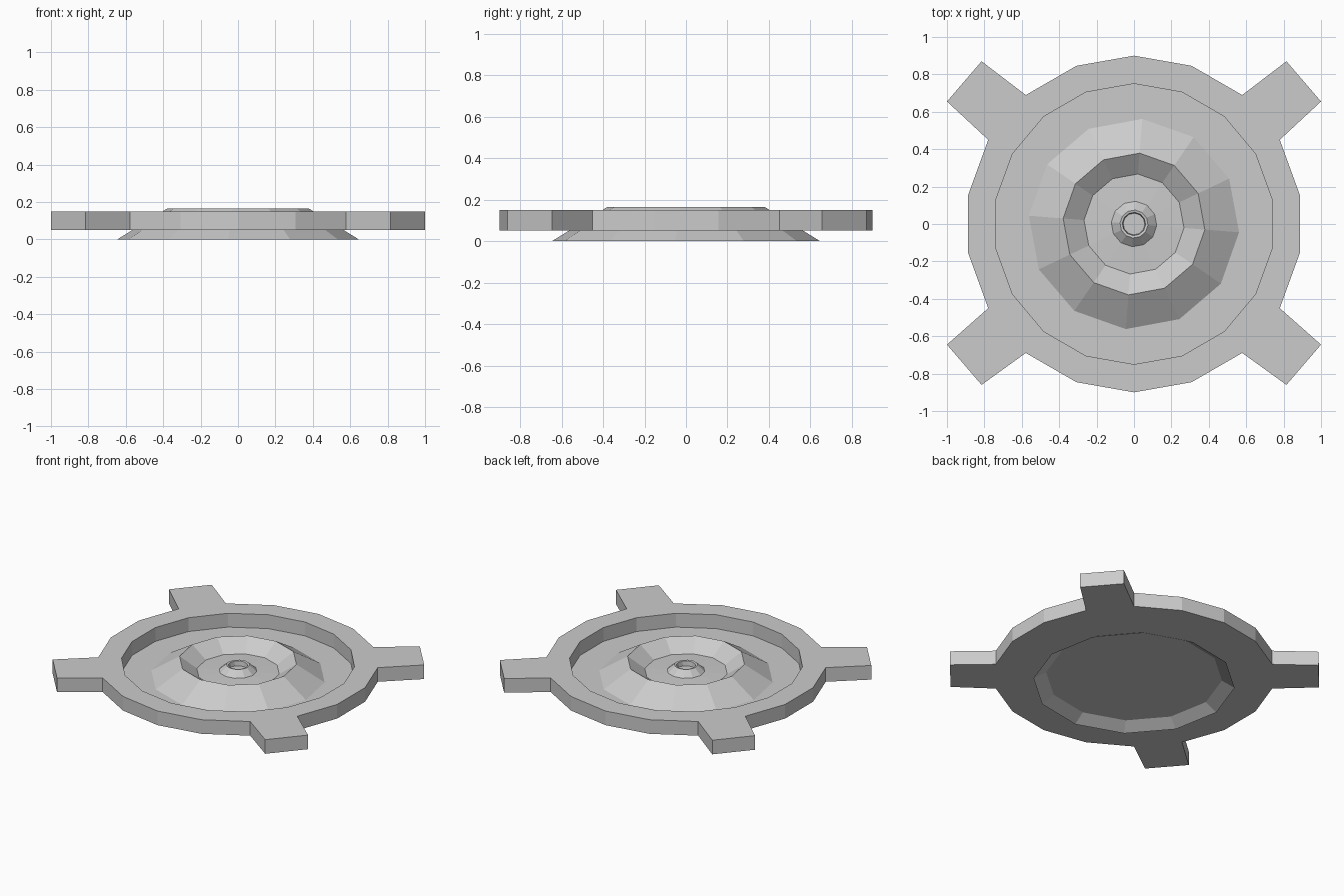
import bpy, bmesh
from math import sin, cos, radians

if "Cube" in bpy.data.objects:
    bpy.data.objects.remove(bpy.data.objects["Cube"])

grey = bpy.data.materials.new("plain_grey")
grey.use_nodes = True
colour = (0.6, 0.6, 0.6, 1)
grey.diffuse_color = colour
grey.node_tree.nodes["Principled BSDF"].inputs["Base Color"].default_value = colour


def finish(bm, name):
    mesh = bpy.data.meshes.new(name)
    bm.to_mesh(mesh)
    bm.free()
    mesh.materials.append(grey)
    obj = bpy.data.objects.new(name, mesh)
    bpy.context.collection.objects.link(obj)
    return obj


def polygon(bm, radius, z, sides, start):
    angles = [radians(start + 360 * i / sides) for i in range(sides)]
    return [bm.verts.new((radius * cos(a), radius * sin(a), z)) for a in angles]


def bridge(bm, a, b):
    n = len(a)
    for i in range(n):
        j = (i + 1) % n
        bm.faces.new((a[i], a[j], b[j], b[i]))


# Outer rim with a closed floor and four corner lugs
SIDES, BOTTOM, TOP, FLOOR = 18, 0.05, 0.15, 0.052
bm = bmesh.new()
outer = polygon(bm, 0.9, TOP, SIDES, 10)
inner = polygon(bm, 0.75, TOP, SIDES, 10)
floor = polygon(bm, 0.75, FLOOR, SIDES, 10)
bridge(bm, outer, inner)
bridge(bm, inner, floor)
bm.faces.new(floor)

lug_corners = {
    1: [(1, 0.655), (0.815, 0.87)],
    6: [(-0.815, 0.87), (-1, 0.655)],
    10: [(-1, -0.645), (-0.815, -0.86)],
    15: [(0.815, -0.86), (1, -0.645)],
}
outline = []
for i, vert in enumerate(outer):
    outline.append(vert)
    if i in lug_corners:
        tips = [bm.verts.new((x, y, TOP)) for x, y in lug_corners[i]]
        bm.faces.new([vert] + tips + [outer[(i + 1) % SIDES]])
        outline += tips
base = [bm.verts.new((v.co.x, v.co.y, BOTTOM)) for v in outline]
bridge(bm, base, outline)
bm.faces.new(base[::-1])
bmesh.ops.recalc_face_normals(bm, faces=bm.faces)
finish(bm, "rim_with_lugs")

# Twelve-sided hub: flared open skirt, raised lip, dished centre and small nozzle
profile = [(0.648, 0), (0.38, 0.165), (0.268, 0.088), (0.122, 0.094),
           (0.075, 0.135), (0.062, 0.132), (0.058, 0.1)]
bm = bmesh.new()
rings = [polygon(bm, r, z, 12, -4.5) for r, z in profile]
for lower, upper in zip(rings, rings[1:]):
    bridge(bm, lower, upper)
bm.faces.new(rings[-1])
finish(bm, "stepped_hub")
